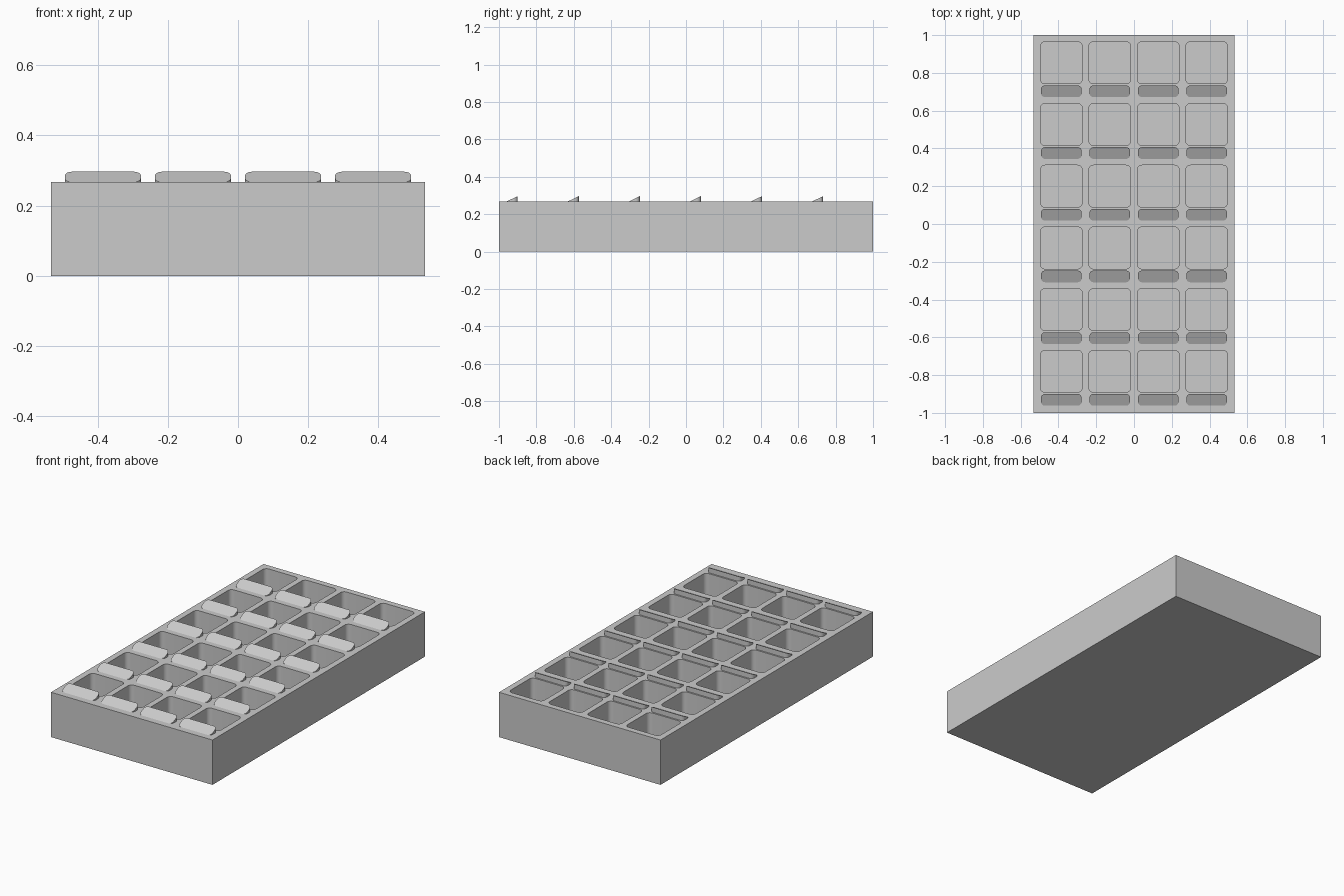
import bpy, bmesh, math

cube = bpy.data.objects.get("Cube")
if cube:
    bpy.data.objects.remove(cube, do_unlink=True)

# Overall tray and grid of pockets
WIDTH, LENGTH, HEIGHT = 1.064, 2.0, 0.267
RIM = 0.036
POCKET = 0.222
COLS = [(i - 1.5) * 0.2565 for i in range(4)]
ROWS = [-0.78 + i * 0.3267 for i in range(6)]
WEDGE_W, WEDGE_D, WEDGE_H = 0.216, 0.062, 0.03
WEDGE_GAP = 0.009

grey = bpy.data.materials.new("matte grey")
grey.use_nodes = True
colour = (0.6, 0.6, 0.6, 1)
grey.diffuse_color = colour
grey.node_tree.nodes["Principled BSDF"].inputs["Base Color"].default_value = colour


def rounded_rect(w, d, r, steps=6):
    """Outline of a rounded rectangle centred on the origin, anticlockwise."""
    pts = []
    for k, (sx, sy) in enumerate([(1, 1), (-1, 1), (-1, -1), (1, -1)]):
        for s in range(steps + 1):
            a = math.pi / 2 * (k + s / steps)
            pts.append((sx * (w / 2 - r) + r * math.cos(a),
                        sy * (d / 2 - r) + r * math.sin(a)))
    return pts


def add_prism(bm, outline, cx, cy, z0, top):
    """Closed prism whose top height is a function of the local y."""
    low = [bm.verts.new((cx + x, cy + y, z0)) for x, y in outline]
    high = [bm.verts.new((cx + x, cy + y, top(y))) for x, y in outline]
    bm.faces.new(low[::-1])
    bm.faces.new(high)
    n = len(outline)
    for i in range(n):
        j = (i + 1) % n
        bm.faces.new((low[i], low[j], high[j], high[i]))


def make_object(name, bm):
    mesh = bpy.data.meshes.new(name)
    bm.to_mesh(mesh)
    bm.free()
    mesh.materials.append(grey)
    obj = bpy.data.objects.new(name, mesh)
    bpy.context.collection.objects.link(obj)
    return obj


def smooth(obj):
    bpy.ops.object.select_all(action="DESELECT")
    obj.select_set(True)
    bpy.context.view_layer.objects.active = obj
    bpy.ops.object.shade_smooth_by_angle(angle=math.radians(30))


# Solid tray block
bm = bmesh.new()
half_w, half_l = WIDTH / 2, LENGTH / 2
block = [(half_w, half_l), (-half_w, half_l), (-half_w, -half_l), (half_w, -half_l)]
add_prism(bm, block, 0, 0, 0, lambda y: HEIGHT)
tray = make_object("tray", bm)

# Rounded square pockets cut down to a thin floor
bm = bmesh.new()
for x in COLS:
    for y in ROWS:
        add_prism(bm, rounded_rect(POCKET, POCKET, 0.025), x, y, RIM,
                  lambda y: HEIGHT + 0.1)
cutter = make_object("pocket_cutter", bm)
cutter.hide_render = True

cut = tray.modifiers.new("pockets", "BOOLEAN")
cut.operation = "DIFFERENCE"
cut.solver = "EXACT"
cut.object = cutter
bpy.context.view_layer.objects.active = tray
bpy.ops.object.modifier_apply(modifier=cut.name)
bpy.data.objects.remove(cutter, do_unlink=True)
smooth(tray)

# Sloped label wedge in front of every pocket, rising towards the back
bm = bmesh.new()
for x in COLS:
    for y in ROWS:
        cy = y - POCKET / 2 - WEDGE_GAP - WEDGE_D / 2
        add_prism(bm, rounded_rect(WEDGE_W, WEDGE_D, 0.022), x, cy, HEIGHT - 0.004,
                  lambda y: HEIGHT + WEDGE_H * (y / WEDGE_D + 0.5))
wedges = make_object("label_wedges", bm)
smooth(wedges)
